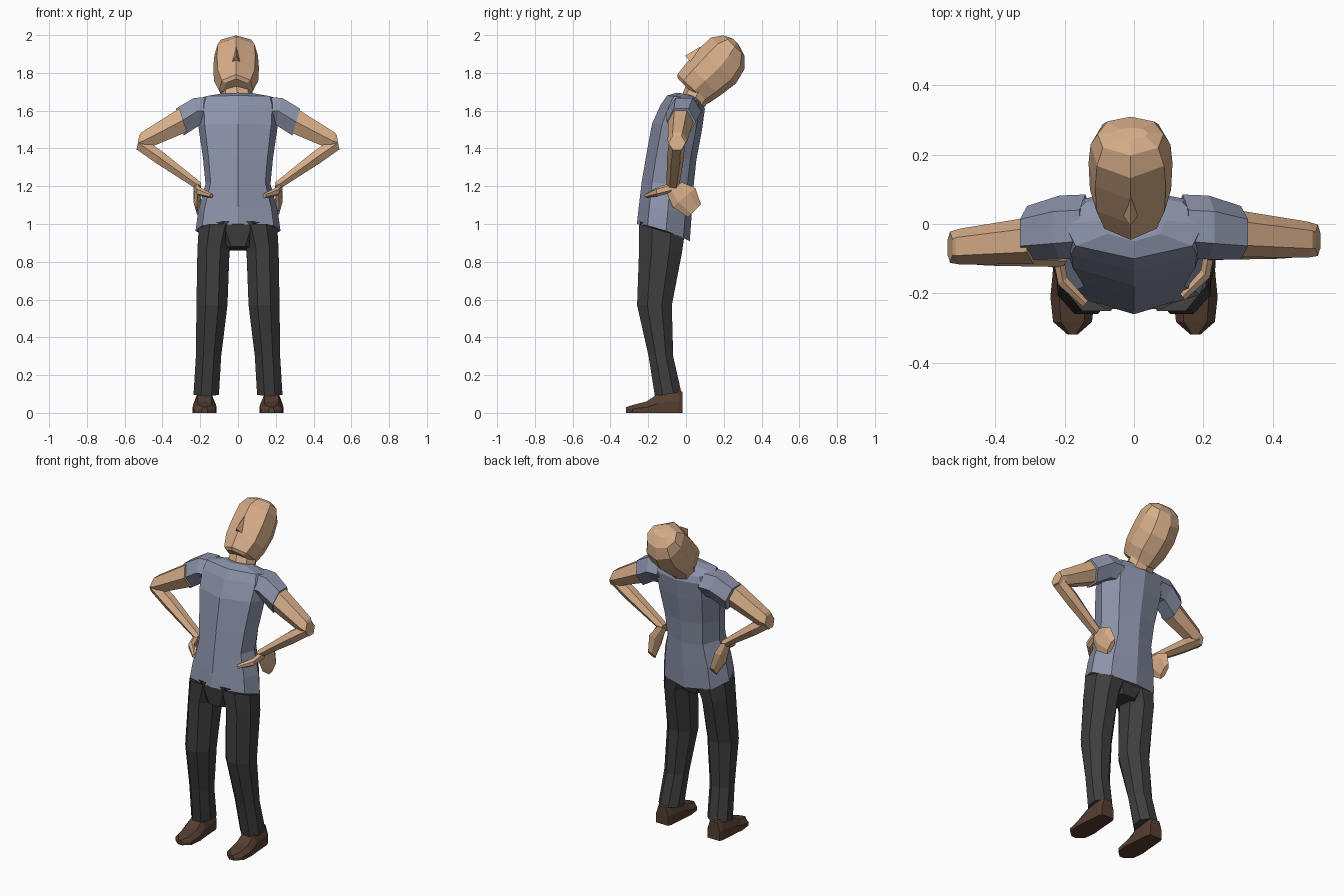
import bpy, bmesh, math
from mathutils import Vector

cube = bpy.data.objects.get("Cube")
if cube:
    bpy.data.objects.remove(cube)


def material(name, r, g, b):
    m = bpy.data.materials.new(name)
    m.use_nodes = True
    m.diffuse_color = (r, g, b, 1)
    m.node_tree.nodes["Principled BSDF"].inputs["Base Color"].default_value = (r, g, b, 1)
    return m


SKIN = material("skin", .68, .42, .25)
SHIRT = material("blue grey shirt", .26, .29, .40)
TROUSERS = material("charcoal trousers", .048, .048, .048)
LEATHER = material("brown leather", .09, .048, .03)


def loft(name, rings, mat):
    """Skin a list of equal-length point rings and cap both ends."""
    bm = bmesh.new()
    loops = [[bm.verts.new(p) for p in ring] for ring in rings]
    n = len(loops[0])
    for a, b in zip(loops, loops[1:]):
        for i in range(n):
            j = (i + 1) % n
            bm.faces.new((a[i], a[j], b[j], b[i]))
    bm.faces.new(loops[0])
    bm.faces.new(loops[-1])
    bmesh.ops.recalc_face_normals(bm, faces=bm.faces)
    mesh = bpy.data.meshes.new(name)
    bm.to_mesh(mesh)
    bm.free()
    mesh.materials.append(mat)
    obj = bpy.data.objects.new(name, mesh)
    bpy.context.collection.objects.link(obj)
    return obj


def oval(centre, u, v, n=6, boxy=False):
    """Ring of n points round a centre, spanned by half-axes u and v."""
    c, u, v = Vector(centre), Vector(u), Vector(v)
    phase, scale = (math.pi / n, 1 / math.cos(math.pi / n)) if boxy else (0, 1)
    angles = [phase + 2 * math.pi * i / n for i in range(n)]
    return [c + (u * math.cos(a) + v * math.sin(a)) * scale for a in angles]


def section(w, front, back):
    """Eight-point body outline, symmetric about x = 0."""
    d = back - front
    half = [(.84 * w, front + .2 * d), (w, front + .55 * d), (.7 * w, back - .12 * d)]
    return ([(0, front)] + half + [(0, back)]
            + [(-x, y) for x, y in reversed(half)])


def sided(name, rings, mat, side, dy=0):
    """Loft rings on the left (side 1) or mirrored to the right (side -1)."""
    label = "left_" if side > 0 else "right_"
    return loft(label + name, [[(p[0] * side, p[1] + dy, p[2]) for p in r] for r in rings], mat)


# Shirt body: half width, front y, back y, front z, back z
torso = []
for w, f, b, zf, zb in [
        (.225, -.26, .02, 1.0, .91), (.21, -.25, .03, 1.09, 1.05),
        (.172, -.235, .04, 1.22, 1.2), (.185, -.213, .055, 1.35, 1.34),
        (.21, -.18, .085, 1.53, 1.5), (.215, -.135, .10, 1.63, 1.61),
        (.20, -.10, .085, 1.68, 1.645), (.09, -.05, .06, 1.695, 1.67)]:
    torso.append([(x, y, zf + (zb - zf) * ((y - f) / (b - f)) ** 1.5)
                  for x, y in section(w, f, b)])
loft("shirt_body", torso, SHIRT)

# Neck leaning back into the head
loft("neck", [
    oval((-.003, .035, 1.64), (.088, 0, 0), (0, .065, -.02), 8),
    oval((-.008, .07, 1.71), (.083, 0, 0), (0, .068, -.03), 8),
    oval((-.01, .13, 1.79), (.085, 0, 0), (0, .075, -.05), 8)], SKIN)

# Head, lofted along an axis tilted back from the base of the skull
BASE = Vector((-.01, .10, 1.68))
UP, FORWARD = Vector((0, .69, .72)), Vector((0, -.72, .69))


def head_point(x, up, forward):
    return BASE + Vector((x, 0, 0)) + UP * up + FORWARD * forward


head = []
for up, f, b, w in [(-.035, .165, .0, .065), (-.02, .183, -.042, .09),
                    (.055, .19, -.058, .117), (.16, .195, -.075, .121),
                    (.245, .19, -.055, .115), (.298, .15, -.005, .095),
                    (.32, .105, .06, .05)]:
    head.append([head_point(x, up, -y) for x, y in section(w, -f, -b)])
loft("head", head, SKIN)

# Nose wedge
loft("nose", [
    [head_point(-.026, .075, .17), head_point(.026, .075, .17), head_point(0, .08, .222)],
    [head_point(-.01, .17, .17), head_point(.01, .17, .17), head_point(0, .17, .197)]], SKIN)

# Hips between the legs
loft("hips", [
    oval((0, -.13, .98), (.195, 0, 0), (0, .115, -.035), 8, True),
    oval((0, -.135, .87), (.09, 0, 0), (0, .095, -.01), 8, True)], TROUSERS)

for s in (1, -1):
    dy = 0 if s > 0 else -.02

    # Trouser leg: centre, half width, half depth, backward drop
    legs = [((.108, -.13, .965), .1, .12, .035), ((.13, -.135, .86), .085, .113, .015),
            ((.138, -.167, .57), .082, .092, 0), ((.156, -.133, .3), .067, .065, 0),
            ((.168, -.095, .1), .067, .07, -.01)]
    sided("trouser_leg", [oval(c, (rx, 0, 0), (0, ry, -drop), 8, True)
                          for c, rx, ry, drop in legs], TROUSERS, s)

    # Shoe: cross-sections from toe to heel as y, half width, height
    shoe = []
    for y, w, h in [(-.318, .015, .03), (-.282, .056, .042), (-.21, .064, .06),
                    (-.15, .058, .10), (-.04, .05, .125), (-.018, .042, .11)]:
        half = [(w, 0), (w, h * .5), (w * .6, h)]
        pts = half + [(-x, z) for x, z in reversed(half)]
        shoe.append([(.177 + x, y, z) for x, z in pts])
    sided("shoe", shoe, LEATHER, s)

    # Short sleeve
    sided("sleeve", [
        oval((.14, -.005, 1.60), (0, .09, 0), (.02, 0, .08)),
        oval((.215, -.01, 1.597), (0, .092, 0), (.02, 0, .082)),
        oval((.308, -.025, 1.54), (0, .077, 0), (.024, 0, .082))], SHIRT, s)

    # Upper arm out to the elbow
    sided("upper_arm", [
        oval((.29, -.027, 1.55), (0, .068, 0), (.022, 0, .072)),
        oval((.50, -.045, 1.44), (0, .052, 0), (.016, 0, .05)),
        oval((.53, -.047, 1.43), (0, .045, 0), (-.008, 0, .045))], SKIN, s, dy)

    # Forearm back in to the waist
    sided("forearm", [
        oval((.522, -.05, 1.425), (0, .042, 0), (-.018, 0, .034)),
        oval((.42, -.055, 1.355), (0, .045, 0), (-.022, 0, .034)),
        oval((.205, -.07, 1.2), (0, .034, 0), (-.013, 0, .02))], SKIN, s, dy)

    # Palm and fingers resting on the hip
    sided("hand", [
        oval((.212, -.065, 1.2), (0, .045, .02), (.02, 0, .005)),
        oval((.218, -.01, 1.14), (0, .06, .05), (.02, 0, 0)),
        oval((.205, .045, 1.07), (0, .034, .035), (.015, 0, 0))], SKIN, s, dy)

    # Thumb wrapping to the front
    sided("thumb", [
        oval((.22, -.07, 1.195), (0, .01, .03), (.018, 0, 0)),
        oval((.205, -.145, 1.172), (0, 0, .024), (.015, -.012, 0)),
        oval((.14, -.21, 1.15), (0, 0, .012), (.008, -.01, 0))], SKIN, s, dy)
